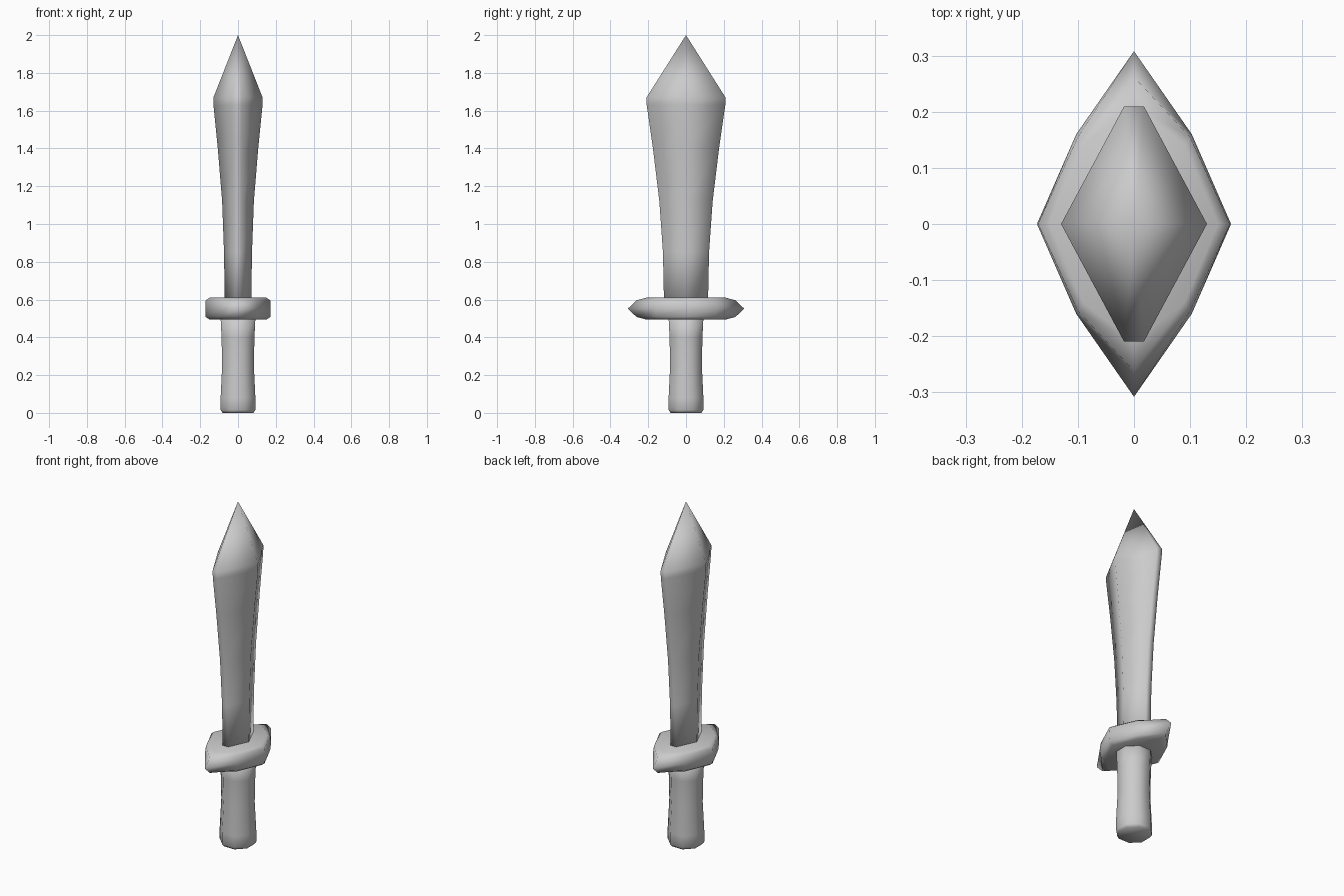
import bpy, bmesh, math

if "Cube" in bpy.data.objects:
    bpy.data.objects.remove(bpy.data.objects["Cube"])


def loft(name, rings, tip=None):
    """Skin a list of (z, [(x, y), ...]) rings, ending in a cap or a point."""
    bm = bmesh.new()
    loops = [[bm.verts.new((x, y, z)) for x, y in pts] for z, pts in rings]
    n = len(loops[0])
    for a, b in zip(loops, loops[1:]):
        for i in range(n):
            j = (i + 1) % n
            bm.faces.new((a[i], a[j], b[j], b[i]))
    bm.faces.new(loops[0][::-1])
    if tip is None:
        bm.faces.new(loops[-1])
    else:
        t = bm.verts.new((0, 0, tip))
        for i in range(n):
            bm.faces.new((loops[-1][i], loops[-1][(i + 1) % n], t))
    bmesh.ops.recalc_face_normals(bm, faces=bm.faces)
    mesh = bpy.data.meshes.new(name)
    bm.to_mesh(mesh)
    bm.free()
    mesh.shade_smooth()
    obj = bpy.data.objects.new(name, mesh)
    bpy.context.collection.objects.link(obj)
    return obj


def octagon(r):
    return [(r * math.cos(math.radians(22.5 + 45 * i)) / math.cos(math.pi / 8),
             r * math.sin(math.radians(22.5 + 45 * i)) / math.cos(math.pi / 8))
            for i in range(8)]


def blade_section(hx, hy, e=0.018):
    return [(hx, 0), (e, hy), (-e, hy), (-hx, 0), (-e, -hy), (e, -hy)]


def guard_section(hx, mx, my, hy):
    return [(hx, 0), (mx, my), (0, hy), (-mx, my),
            (-hx, 0), (-mx, -my), (0, -hy), (mx, -my)]


# Grip: octagonal, slightly waisted, with a chamfered base
loft("grip", [(z, octagon(r)) for z, r in
              [(0, 0.082), (0.015, 0.092), (0.08, 0.092), (0.25, 0.084),
               (0.40, 0.087), (0.52, 0.093)]])

# Guard: pointed oval with rounded edge
loft("guard", [(z, guard_section(*s)) for z, s in
               [(0.494, (0.15, 0.09, 0.14, 0.21)),
                (0.508, (0.171, 0.10, 0.155, 0.262)),
                (0.552, (0.173, 0.103, 0.16, 0.308)),
                (0.596, (0.171, 0.10, 0.155, 0.262)),
                (0.610, (0.15, 0.09, 0.14, 0.21))]])

# Blade: truncated diamond section flaring towards a pointed end
loft("blade", [(z, blade_section(hx, hy)) for z, hx, hy in
               [(0.56, 0.070, 0.116), (0.85, 0.074, 0.122),
                (1.12, 0.084, 0.141), (1.40, 0.107, 0.175),
                (1.63, 0.130, 0.208), (1.67, 0.130, 0.209)]], tip=2.0)
